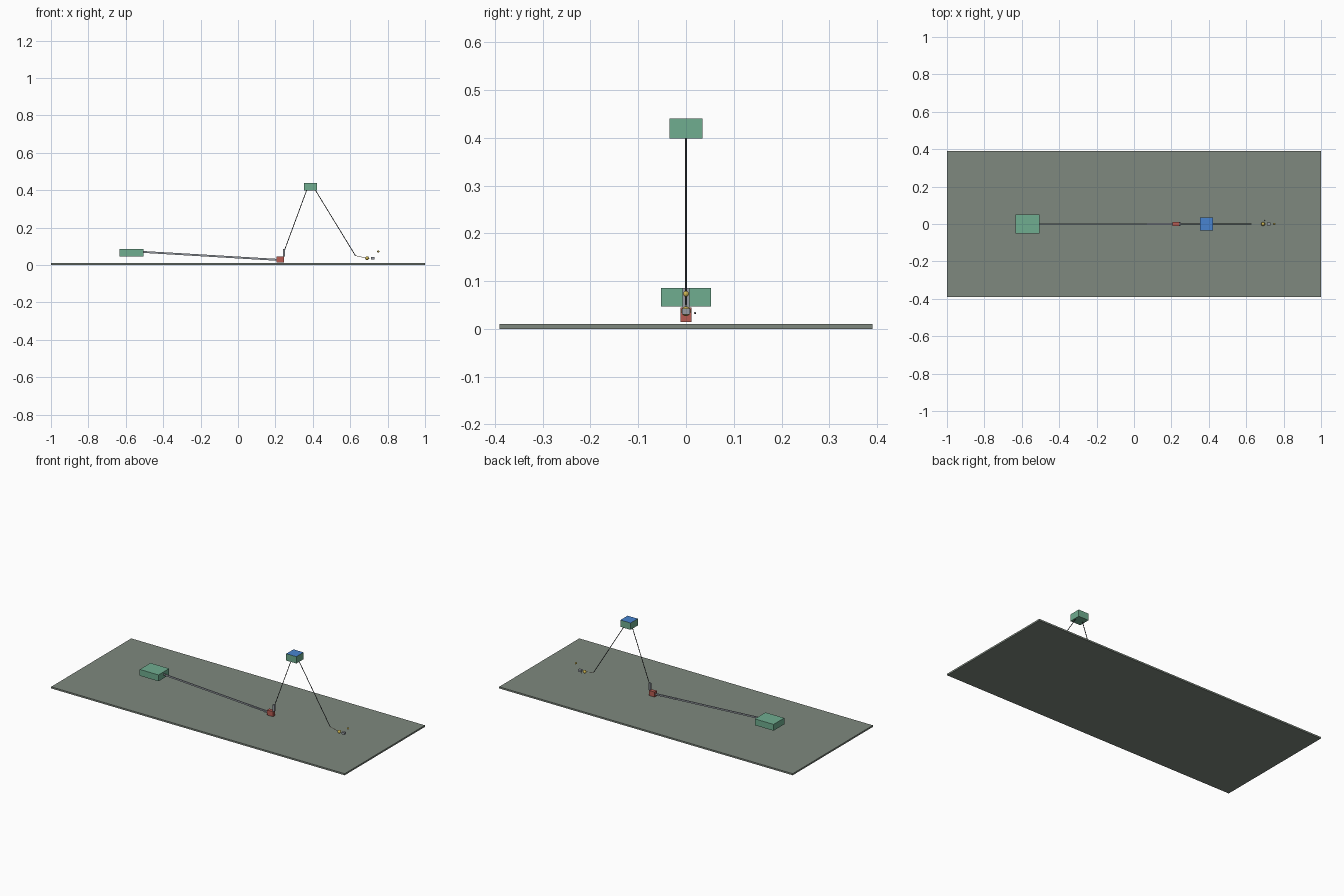
import bpy
from mathutils import Vector

if "Cube" in bpy.data.objects:
    bpy.data.objects.remove(bpy.data.objects["Cube"])


def srgb(r, g, b):
    def lin(c):
        c /= 255
        return c / 12.92 if c <= 0.04045 else ((c + 0.055) / 1.055) ** 2.4
    return (lin(r), lin(g), lin(b), 1)


def material(name, rgb):
    m = bpy.data.materials.new(name)
    m.diffuse_color = srgb(*rgb)
    m.use_nodes = True
    m.node_tree.nodes["Principled BSDF"].inputs["Base Color"].default_value = m.diffuse_color
    return m


GROUND = material("grey green", (126, 136, 126))
GREEN = material("soft green", (112, 173, 144))
BLUE = material("blue", (72, 132, 208))
RED = material("brick red", (184, 92, 82))
STEEL = material("steel grey", (150, 155, 162))
DARK = material("dark grey", (70, 72, 74))
YELLOW = material("yellow", (205, 180, 80))
BEIGE = material("beige", (205, 190, 165))


def box(name, x, y, z, mat):
    """Box given by its (min, max) extents."""
    ext = (x, y, z)
    bpy.ops.mesh.primitive_cube_add(size=1, location=[(a + b) / 2 for a, b in ext])
    ob = bpy.context.object
    ob.name = name
    ob.scale = [b - a for a, b in ext]
    bpy.ops.object.transform_apply(location=False, rotation=False, scale=True)
    ob.data.materials.append(mat)
    return ob


def strip(name, a, b, width, height, mat):
    """Square-section bar between two points in the y = 0 plane."""
    a, b = Vector(a), Vector(b)
    d = b - a
    ob = box(name, (-d.length / 2, d.length / 2), (-width / 2, width / 2),
             (-height / 2, height / 2), mat)
    ob.location = (a + b) / 2
    ob.rotation_euler = d.to_track_quat('X', 'Z').to_euler()
    return ob


def rod(name, a, b, radius, mat):
    a, b = Vector(a), Vector(b)
    d = b - a
    bpy.ops.mesh.primitive_cylinder_add(vertices=8, radius=radius, depth=d.length,
                                        location=(a + b) / 2,
                                        rotation=d.to_track_quat('Z', 'Y').to_euler())
    ob = bpy.context.object
    ob.name = name
    ob.data.materials.append(mat)
    bpy.ops.object.shade_smooth_by_angle()


def ball(name, loc, radius, mat):
    bpy.ops.mesh.primitive_uv_sphere_add(segments=16, ring_count=10, radius=radius, location=loc)
    ob = bpy.context.object
    ob.name = name
    ob.data.materials.append(mat)
    bpy.ops.object.shade_smooth()


# Base slab
box("ground_slab", (-1, 1), (-0.39, 0.39), (0, 0.01), GROUND)

# Low block and raised block with a blue top face
box("low_block", (-0.633, -0.505), (-0.052, 0.052), (0.047, 0.086), GREEN)
top = box("raised_block", (0.353, 0.422), (-0.035, 0.035), (0.398, 0.44), GREEN)
top.data.materials.append(BLUE)
for p in top.data.polygons:
    if p.normal.z > 0.9:
        p.material_index = 1

# Long sloping beam with a wider end sleeve
strip("beam", (-0.506, 0, 0.07), (0.21, 0, 0.028), 0.005, 0.010, STEEL)
strip("beam_sleeve", (0.07, 0, 0.0362), (0.21, 0, 0.028), 0.011, 0.008, STEEL)

# Red junction block and its small upright
box("junction_block", (0.206, 0.246), (-0.011, 0.011), (0.014, 0.045), RED)
box("upright", (0.24, 0.252), (-0.007, 0.007), (0.045, 0.086), STEEL)

# Thin lines to and from the raised block
rod("rising_line", (0.25, 0, 0.083), (0.367, 0, 0.40), 0.002, DARK)
rod("falling_line", (0.414, 0, 0.40), (0.628, 0, 0.05), 0.002, DARK)
rod("end_line", (0.628, 0, 0.05), (0.682, 0, 0.038), 0.0013, BEIGE)

# Small end pieces
ball("end_ball", (0.69, 0, 0.037), 0.010, YELLOW)
box("end_block", (0.71, 0.73), (-0.008, 0.008), (0.030, 0.043), STEEL)
ball("floating_ball", (0.75, 0, 0.073), 0.006, YELLOW)
ball("side_bead", (0.70, 0.019, 0.033), 0.002, DARK)
